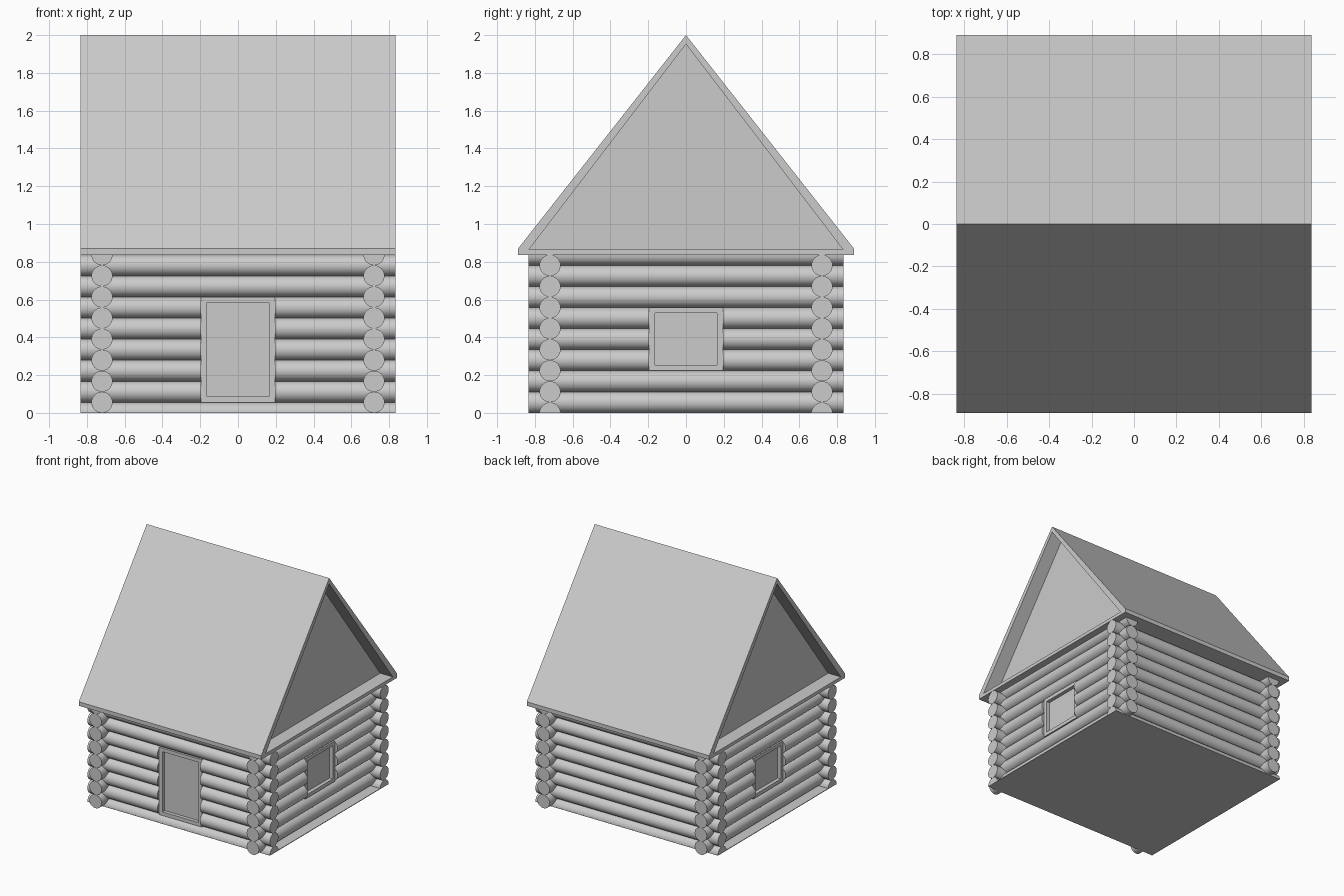
import bpy, bmesh
from math import pi
from mathutils import Matrix, Vector

cube = bpy.data.objects.get("Cube")
if cube:
    bpy.data.objects.remove(cube, do_unlink=True)

R = 0.0558            # log radius
WALL = 0.72           # wall centre line
REACH = 0.835         # log tip
EAVE = 15 * R         # top of the walls
HALF = 0.195          # half width of openings
FRAME = 0.03


def finish(name, bm, smooth=False):
    bmesh.ops.recalc_face_normals(bm, faces=bm.faces[:])
    mesh = bpy.data.meshes.new(name)
    bm.to_mesh(mesh)
    bm.free()
    obj = bpy.data.objects.new(name, mesh)
    bpy.context.collection.objects.link(obj)
    if smooth:
        bpy.ops.object.select_all(action='DESELECT')
        obj.select_set(True)
        bpy.context.view_layer.objects.active = obj
        bpy.ops.object.shade_smooth_by_angle(angle=pi / 5)
    return obj


def add_box(bm, low, high):
    low, high = Vector(low), Vector(high)
    place = Matrix.Translation((low + high) / 2) @ Matrix.Diagonal((*(high - low), 1))
    bmesh.ops.create_cube(bm, size=1, matrix=place)


def add_log(bm, start, end, offset, z):
    """Log along x from start to end."""
    place = Matrix.Translation(((start + end) / 2, offset, z)) @ Matrix.Rotation(pi / 2, 4, 'Y')
    bmesh.ops.create_cone(bm, cap_ends=True, segments=32, radius1=R, radius2=R,
                          depth=end - start, matrix=place)


def trim(bm, z, direction):
    """Remove what lies beyond the height z and cap the cut."""
    cut = bmesh.ops.bisect_plane(bm, geom=bm.verts[:] + bm.edges[:] + bm.faces[:],
                                 plane_co=(0, 0, z), plane_no=(0, 0, direction),
                                 clear_outer=True)
    edges = [e for e in cut['geom_cut'] if isinstance(e, bmesh.types.BMEdge)]
    bmesh.ops.holes_fill(bm, edges=edges)


def log_wall(name, turn, first, opening=None):
    """Stack of logs on the -y side, then turned about z."""
    bm = bmesh.new()
    for i in range(8):
        z = first + i * 2 * R
        if opening and opening[0] < z < opening[1]:
            add_log(bm, -REACH, -HALF, -WALL, z)
            add_log(bm, HALF, REACH, -WALL, z)
        else:
            add_log(bm, -REACH, REACH, -WALL, z)
    trim(bm, 0, -1)
    trim(bm, EAVE, 1)
    bm.transform(Matrix.Rotation(turn, 4, 'Z'))
    finish(name, bm, smooth=True)


def framed_panel(name, turn, low, high):
    """Frame around a recessed panel on the -y side, then turned about z."""
    rot = Matrix.Rotation(turn, 4, 'Z')
    front, back, inner = -0.752, -0.67, HALF - FRAME
    bm = bmesh.new()
    for side in (-1, 1):
        a, b = sorted((side * inner, side * HALF))
        add_box(bm, (a, front, low), (b, back, high))
    for z in (low, high - FRAME):
        add_box(bm, (-inner, front, z), (inner, back, z + FRAME))
    bm.transform(rot)
    finish(name + "_frame", bm)
    bm = bmesh.new()
    add_box(bm, (-inner, -0.722, low + FRAME), (inner, -0.69, high - FRAME))
    bm.transform(rot)
    finish(name + "_panel", bm)


def extrude_profile(name, points, half):
    """Profile in y, z swept along x."""
    bm = bmesh.new()
    face = bm.faces.new([bm.verts.new((-half, y, z)) for y, z in points])
    swept = bmesh.ops.extrude_face_region(bm, geom=[face], use_keep_orig=True)
    verts = [v for v in swept['geom'] if isinstance(v, bmesh.types.BMVert)]
    bmesh.ops.translate(bm, verts=verts, vec=(2 * half, 0, 0))
    finish(name, bm)


# Walls: side courses sit half a log above the front and back courses
door = (R, 11 * R)
window = (4 * R, 10 * R)
log_wall("front_wall_logs", 0, 0, door)
log_wall("back_wall_logs", pi, 0)
log_wall("left_wall_logs", pi / 2, R, window)
log_wall("right_wall_logs", -pi / 2, R, window)

# Door and windows
framed_panel("door", 0, *door)
framed_panel("left_window", pi / 2, *window)
framed_panel("right_window", -pi / 2, *window)

# Floor
bm = bmesh.new()
add_box(bm, (-REACH, -WALL - R, 0), (REACH, WALL + R, 0.005))
finish("floor", bm)

# Roof: two slopes, a base board and the recessed gable filling
ridge, ridge_in = (0, 2), (0, 1.952)
eave, eave_in = (0.889, 0.87), (0.831, 0.865)


def flip(p):
    return (-p[0], p[1])


extrude_profile("back_roof_slope", [eave, ridge, ridge_in, eave_in], REACH)
extrude_profile("front_roof_slope", [flip(eave), ridge, ridge_in, flip(eave_in)], REACH)
extrude_profile("roof_base", [(-eave[0], EAVE), flip(eave), flip(eave_in),
                              eave_in, eave, (eave[0], EAVE)], REACH)
extrude_profile("gables", [flip(eave_in), ridge_in, eave_in], WALL)
